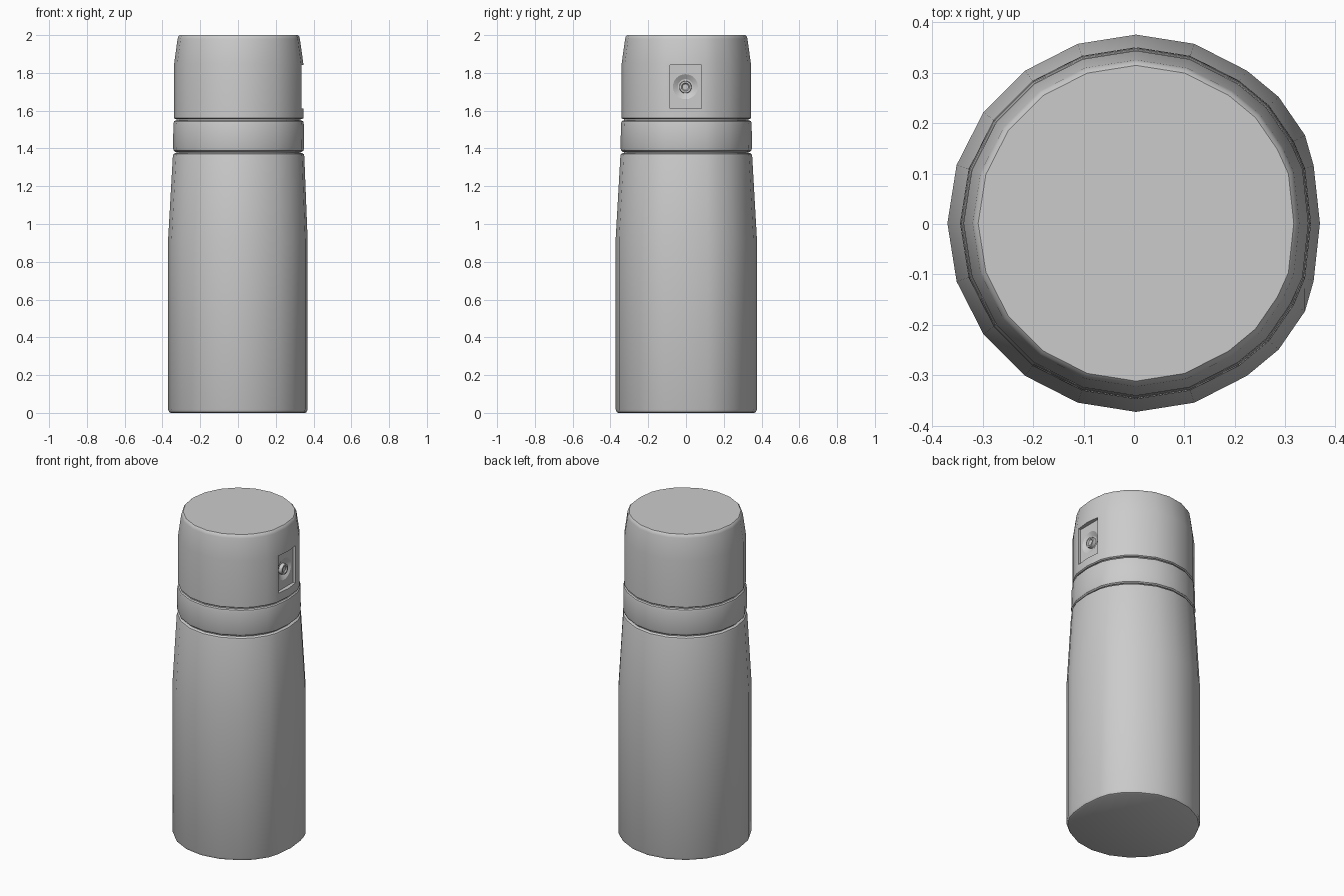
import bpy, bmesh, math
from mathutils import Matrix

if "Cube" in bpy.data.objects:
    bpy.data.objects.remove(bpy.data.objects["Cube"])

CX, CY = 0.004, 0.0015
# half cross-section, unit radius: (angle, radius factor), mirrored in y
HALF = [(0, 0.975), (18, 0.99), (27.5, 1.01), (41.5, 1.01), (54, 1.0), (72, 1.0),
        (90, 1), (108, 1), (126, 1), (144, 1), (162, 1), (180, 1)]
SECTION = HALF + [(-a, f) for a, f in HALF[-2:0:-1]]


def finish(bm, name):
    bmesh.ops.recalc_face_normals(bm, faces=bm.faces)
    me = bpy.data.meshes.new(name)
    bm.to_mesh(me)
    bm.free()
    ob = bpy.data.objects.new(name, me)
    bpy.context.collection.objects.link(ob)
    return ob


def smooth(ob):
    bpy.ops.object.select_all(action='DESELECT')
    ob.select_set(True)
    bpy.context.view_layer.objects.active = ob
    bpy.ops.object.shade_smooth_by_angle(angle=math.radians(30))


def lathe(name, profile):
    """Loft the section through (z, radius, front scale) rings."""
    bm = bmesh.new()
    rings = []
    for z, r, front in profile:
        ring = []
        for a, f in SECTION:
            k = f * r * (front if abs(a) < 20 else 1)
            t = math.radians(a)
            ring.append(bm.verts.new((CX + k * math.cos(t), CY + k * math.sin(t), z)))
        rings.append(ring)
    n = len(SECTION)
    for lo, hi in zip(rings, rings[1:]):
        for i in range(n):
            j = (i + 1) % n
            bm.faces.new((lo[i], lo[j], hi[j], hi[i]))
    bm.faces.new(rings[0][::-1])
    bm.faces.new(rings[-1])
    return finish(bm, name)


def x_cylinder(name, x0, x1, r0, r1, z):
    """Cylinder or cone along x."""
    bm = bmesh.new()
    bmesh.ops.create_cone(bm, cap_ends=True, segments=24, radius1=r0, radius2=r1, depth=x1 - x0,
                          matrix=Matrix.Translation(((x0 + x1) / 2, -0.003, z))
                          @ Matrix.Rotation(math.pi / 2, 4, 'Y'))
    return finish(bm, name)


def cut(ob, cutter):
    mod = ob.modifiers.new("cut", 'BOOLEAN')
    mod.operation, mod.solver, mod.object = 'DIFFERENCE', 'EXACT', cutter
    bpy.context.view_layer.objects.active = ob
    bpy.ops.object.modifier_apply(modifier=mod.name)
    bpy.data.objects.remove(cutter)


# main body, collar ring and the recessed neck joining them
body = lathe("body", [(0, 0.360, 1), (0.004, 0.368, 1), (0.018, 0.374, 1), (0.92, 0.374, 1),
                      (1.36, 0.349, 1.02), (1.37, 0.346, 1.02), (1.375, 0.338, 1.02)])
collar = lathe("collar_ring", [(1.382, 0.336, 1.02), (1.388, 0.344, 1.02), (1.40, 0.348, 1.02),
                               (1.53, 0.346, 1.02), (1.543, 0.343, 1.02), (1.548, 0.336, 1.02)])
neck = lathe("neck", [(1.36, 0.33, 1.02), (1.57, 0.33, 1.02)])

# cap with tapered top
cap = lathe("cap", [(1.555, 0.335, 1.025), (1.56, 0.342, 1.025), (1.85, 0.342, 1.025),
                    (1.98, 0.324, 1.025), (1.993, 0.32, 1.025), (2.0, 0.313, 1.025)])

# rectangular recess with a shallow dish around the button
bm = bmesh.new()
bmesh.ops.create_cube(bm, size=1, matrix=Matrix.Translation((0.37, -0.002, 1.727))
                      @ Matrix.Diagonal((0.1, 0.166, 0.232, 1)))
cut(cap, finish(bm, "recess_cutter"))
cut(cap, x_cylinder("dish_cutter", 0.304, 0.321, 0.04, 0.068, 1.727))

# button with a hollow centre
button = x_cylinder("button", 0.29, 0.325, 0.034, 0.031, 1.725)
cut(button, x_cylinder("hollow_cutter", 0.318, 0.33, 0.016, 0.026, 1.725))

for ob in (body, collar, neck, cap, button):
    smooth(ob)
